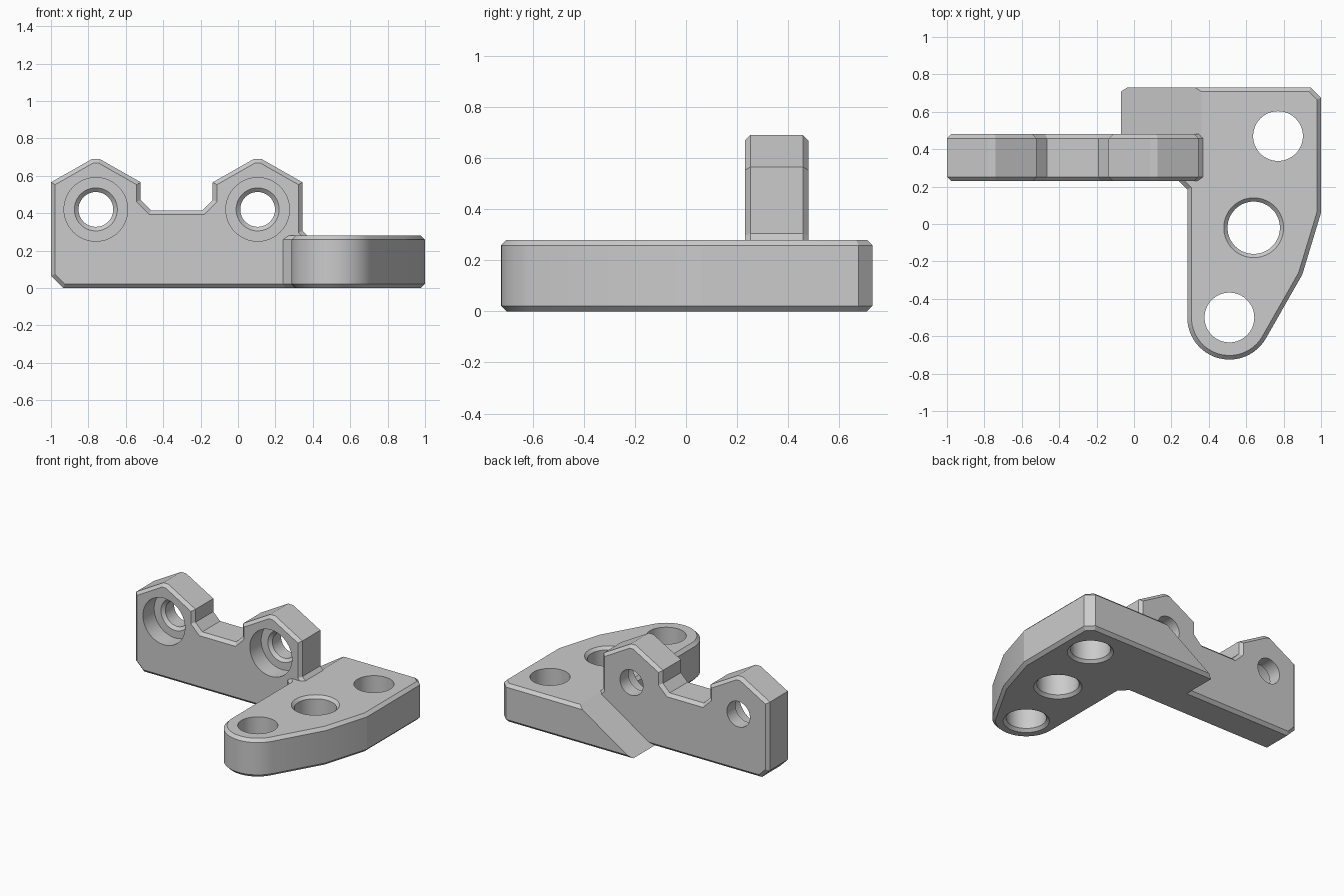
import bpy, bmesh, math
from mathutils import Matrix, Vector

if "Cube" in bpy.data.objects:
    bpy.data.objects.remove(bpy.data.objects["Cube"])

grey = bpy.data.materials.new("matte grey")
grey.use_nodes = True
COLOUR = (0.6, 0.6, 0.6, 1)
grey.diffuse_color = COLOUR
grey.node_tree.nodes["Principled BSDF"].inputs["Base Color"].default_value = COLOUR


def make_object(name, bm):
    bmesh.ops.recalc_face_normals(bm, faces=bm.faces)
    mesh = bpy.data.meshes.new(name)
    bm.to_mesh(mesh)
    bm.free()
    mesh.materials.append(grey)
    obj = bpy.data.objects.new(name, mesh)
    bpy.context.collection.objects.link(obj)
    return obj


def prism(name, points, direction, chamfer=0.0):
    """Extrude a closed outline and chamfer both of its rims."""
    bm = bmesh.new()
    face = bm.faces.new([bm.verts.new(p) for p in points])
    ext = bmesh.ops.extrude_face_region(bm, geom=[face], use_keep_orig=True)
    moved = [g for g in ext["geom"] if isinstance(g, bmesh.types.BMVert)]
    bmesh.ops.translate(bm, vec=direction, verts=moved)
    if chamfer:
        bmesh.ops.recalc_face_normals(bm, faces=bm.faces)
        axis = Vector(direction).normalized()
        rims = [e for e in bm.edges
                if abs((e.verts[0].co - e.verts[1].co).dot(axis)) < 1e-5]
        bmesh.ops.bevel(bm, geom=rims, offset=chamfer, segments=1,
                        profile=0.5, affect='EDGES')
    return make_object(name, bm)


def lathe(name, rings, location, along_y=False, sides=64):
    """Stepped round cutter from (height, radius) rings."""
    bm = bmesh.new()
    loops = [[bm.verts.new((r * math.cos(2 * math.pi * i / sides),
                            r * math.sin(2 * math.pi * i / sides), h))
              for i in range(sides)] for h, r in rings]
    for a, b in zip(loops, loops[1:]):
        for i in range(sides):
            j = (i + 1) % sides
            bm.faces.new((a[i], a[j], b[j], b[i]))
    bm.faces.new(loops[0])
    bm.faces.new(loops[-1])
    matrix = Matrix.Translation(location)
    if along_y:
        matrix = matrix @ Matrix.Rotation(-math.pi / 2, 4, 'X')
    bmesh.ops.transform(bm, matrix=matrix, verts=bm.verts)
    return make_object(name, bm)


def select_only(obj):
    bpy.ops.object.select_all(action='DESELECT')
    obj.select_set(True)
    bpy.context.view_layer.objects.active = obj


def cut(obj, cutter):
    cutter.hide_render = True
    mod = obj.modifiers.new("cut", 'BOOLEAN')
    mod.operation = 'DIFFERENCE'
    mod.solver = 'EXACT'
    mod.object = cutter
    select_only(obj)
    bpy.ops.object.modifier_apply(modifier=mod.name)
    bpy.data.objects.remove(cutter)


# Base plate: rounded front tip, tapered outer side, tail running behind the upright
HEIGHT = 0.28
tip = Vector((0.51, -0.5))
outline = [(-0.4, 0.73), (0.945, 0.73), (1, 0.675), (1, 0.06), (0.9, -0.27)]
for i in range(25):
    a = math.radians(-30 - 150 * i / 24)
    outline.append((tip.x + 0.225 * math.cos(a), tip.y + 0.225 * math.sin(a)))
outline += [(0.285, 0.185), (0.23, 0.24), (0.23, 0.32), (-0.4, 0.32)]
base = prism("base_plate", [(x, y, 0) for x, y in outline], (0, 0, HEIGHT), 0.022)

# Sloping ramp at the back of the base plate
slope = HEIGHT / 0.43
ramp = [(-0.6, -0.53 * slope), (0.36, HEIGHT), (0.36, 0.5), (-0.6, 0.5)]
cut(base, prism("ramp_cutter", [(x, 0.3, z) for x, z in ramp], (0, 0.7, 0)))

# Three bolt holes, flared below; the middle one is flared above as well
for x, y, r, top in ((0.77, 0.47, 0.133, 0), (0.64, -0.02, 0.14, 0.02),
                     (0.51, -0.5, 0.133, 0)):
    rings = [(-0.1, r + 0.02), (0, r + 0.02), (0.02, r), (HEIGHT - 0.02, r),
             (HEIGHT, r + top), (HEIGHT + 0.1, r + top)]
    cut(base, lathe("bolt_cutter", rings, (x, y, 0)))

# Upright plate with two gabled lugs and a notch between them
FRONT, DEPTH = 0.23, 0.25
profile = [(-0.935, 0), (-1, 0.065), (-1, 0.565), (-0.78, 0.69), (-0.74, 0.69),
           (-0.52, 0.565), (-0.52, 0.47), (-0.465, 0.415),
           (-0.19, 0.415), (-0.135, 0.47), (-0.135, 0.565),
           (0.085, 0.69), (0.125, 0.69), (0.345, 0.565), (0.345, 0.305),
           (0.372, 0.278), (0.372, 0)]
upright = prism("upright_plate", [(x, FRONT, z) for x, z in profile],
                (0, DEPTH, 0), 0.022)

# Counterbored screw holes in the lugs
for x in (-0.76, 0.105):
    rings = [(-0.1, 0.17), (0.13, 0.17), (0.13, 0.115), (0.15, 0.093), (0.4, 0.093)]
    cut(upright, lathe("screw_cutter", rings, (x, FRONT, 0.42), along_y=True))

# Smooth the round walls, keep the chamfers crisp
for obj in (base, upright):
    select_only(obj)
    bpy.ops.object.shade_smooth_by_angle(angle=math.radians(14))
